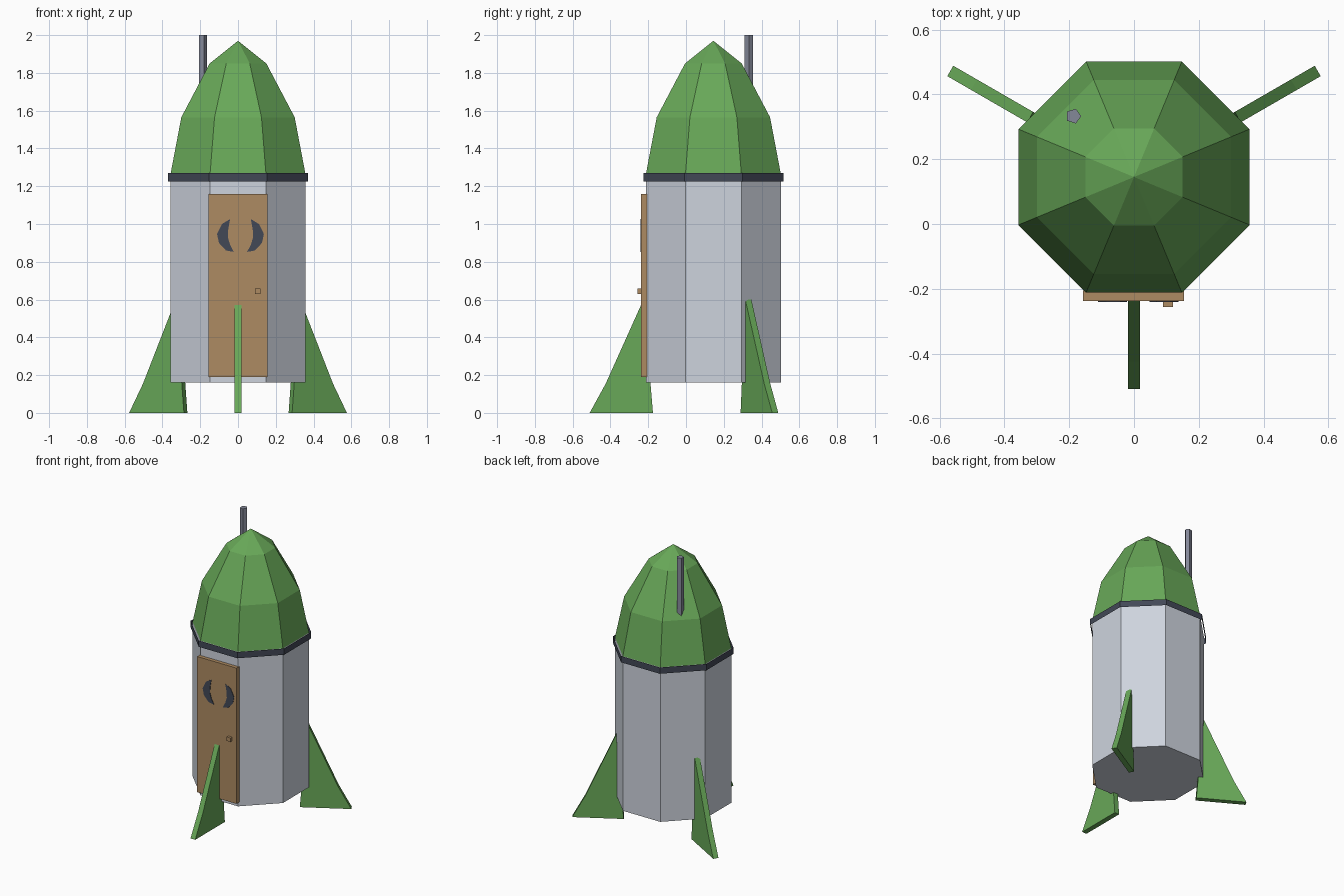
import bpy, bmesh
from math import sin, cos, pi, radians
from mathutils import Matrix, Vector

cube = bpy.data.objects.get("Cube")
if cube:
    bpy.data.objects.remove(cube, do_unlink=True)

AXIS_Y = 0.145            # the hull axis sits behind the centre
APOTHEM = 0.357           # hull half width across flats


def material(name, *rgb):
    """Flat material from 0-255 display values."""
    col = [((c / 255 + 0.055) / 1.055) ** 2.4 for c in rgb] + [1]
    m = bpy.data.materials.new(name)
    m.use_nodes = True
    m.diffuse_color = col
    m.node_tree.nodes["Principled BSDF"].inputs["Base Color"].default_value = col
    return m


green = material("leaf green", 104, 168, 88)
grey = material("pale grey", 206, 212, 222)
brown = material("wood brown", 174, 139, 98)
dark = material("dark slate", 66, 72, 86)
steel = material("steel grey", 132, 136, 152)


def finish(name, bm, mat):
    bmesh.ops.recalc_face_normals(bm, faces=bm.faces)
    me = bpy.data.meshes.new(name)
    bm.to_mesh(me)
    bm.free()
    me.materials.append(mat)
    ob = bpy.data.objects.new(name, me)
    bpy.context.collection.objects.link(ob)
    return ob


def octagon_stack(name, mat, profile, caps=True):
    """Octagonal rings from (apothem, z) pairs; apothem 0 gives a tip."""
    bm = bmesh.new()
    rings = []
    for a, z in profile:
        if a == 0:
            rings.append([bm.verts.new((0, AXIS_Y, z))] * 8)
            continue
        r = a / cos(pi / 8)
        angles = [(k + 0.5) * pi / 4 for k in range(8)]
        rings.append([bm.verts.new((r * cos(t), AXIS_Y + r * sin(t), z)) for t in angles])
    for low, high in zip(rings, rings[1:]):
        for k in range(8):
            n = (k + 1) % 8
            quad = [low[k], low[n], high[n], high[k]]
            bm.faces.new(list(dict.fromkeys(quad)))
    if caps:
        for ring in (rings[0], rings[-1]):
            if ring[0] is not ring[1]:
                bm.faces.new(ring)
    return finish(name, bm, mat)


def plate(name, mat, outline, thickness, matrix):
    """Extruded outline: (u, z) points, thickness along local y."""
    bm = bmesh.new()
    face = bm.faces.new([bm.verts.new((u, -thickness / 2, z)) for u, z in outline])
    new = bmesh.ops.extrude_face_region(bm, geom=[face])["geom"]
    verts = [v for v in new if isinstance(v, bmesh.types.BMVert)]
    bmesh.ops.translate(bm, verts=verts, vec=(0, thickness, 0))
    bm.transform(matrix)
    return finish(name, bm, mat)


def box(name, mat, low, high):
    low, high = Vector(low), Vector(high)
    bm = bmesh.new()
    bmesh.ops.create_cube(bm, size=1)
    bm.transform(Matrix.Translation((low + high) / 2) @ Matrix.Diagonal((*(high - low), 1)))
    return finish(name, bm, mat)


# Hull, open collar band and nose
octagon_stack("hull", grey, [(APOTHEM, 0.16), (APOTHEM, 1.265)])
octagon_stack("collar_band", dark, [(0.37, 1.225), (0.37, 1.27)], caps=False)
octagon_stack("nose", green, [(APOTHEM, 1.265), (0.3, 1.565), (0.15, 1.85), (0, 1.97)])

# Three fins around the axis
fin = [(0.32, 0), (0.655, 0), (0.57, 0.155), (0.37, 0.6)]
for name, angle in (("front_fin", 270), ("back_left_fin", 30), ("back_right_fin", 150)):
    turn = Matrix.Translation((0, AXIS_Y, 0)) @ Matrix.Rotation(radians(angle), 4, "Z")
    plate(name, green, fin, 0.037, turn)

# Door with knob
box("door", brown, (-0.157, -0.238, 0.19), (0.155, -0.206, 1.16))
box("door_knob", brown, (0.09, -0.256, 0.63), (0.12, -0.236, 0.658))

# Pair of crescents on the door
crescent = [(0.055, 1.026), (0.098, 1.0), (0.124, 0.947), (0.114, 0.9), (0.077, 0.86),
            (0.035, 0.852), (0.055, 0.89), (0.067, 0.93), (0.065, 0.97)]
for name, side in (("left_crescent", 1), ("right_crescent", -1)):
    plate(name, dark, [(side * u, z) for u, z in crescent], 0.004,
          Matrix.Translation((0.013, -0.239, 0)))

# Five-sided pipe
bm = bmesh.new()
bmesh.ops.create_cone(bm, cap_ends=True, segments=5, radius1=0.024, radius2=0.024, depth=0.5)
bm.transform(Matrix.Translation((-0.187, 0.333, 1.75)) @ Matrix.Rotation(-pi / 2, 4, "Z"))
finish("chimney_pipe", bm, steel)
